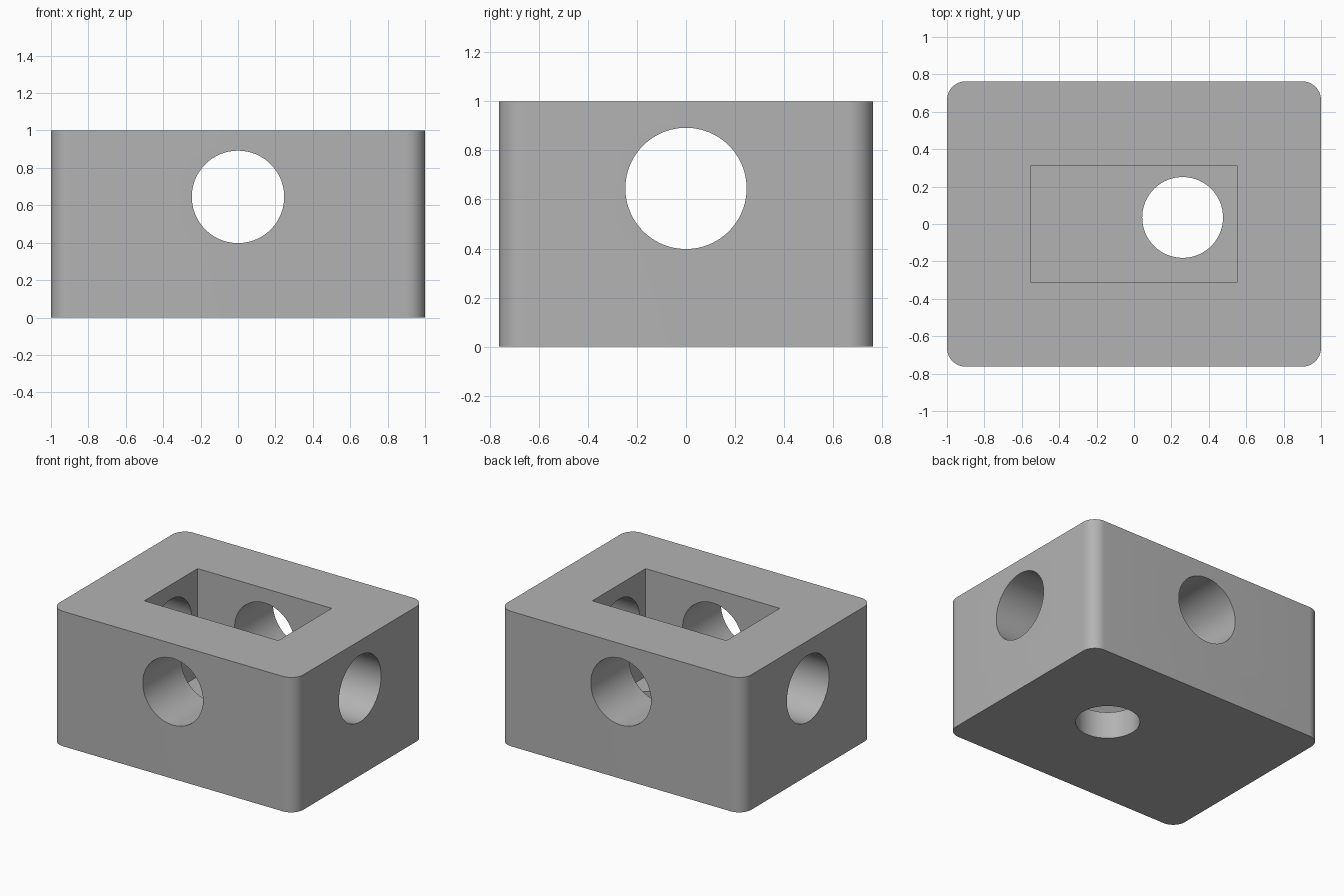
import bpy, bmesh, math
from mathutils import Matrix

cube = bpy.data.objects.get("Cube")
if cube:
    bpy.data.objects.remove(cube, do_unlink=True)

WIDTH, DEPTH, HEIGHT = 2.0, 1.525, 1.0
CORNER = 0.1
FLOOR = 0.2

grey = bpy.data.materials.new("plain grey")
grey.use_nodes = True
colour = (0.45, 0.45, 0.45, 1)
grey.diffuse_color = colour
grey.node_tree.nodes["Principled BSDF"].inputs["Base Color"].default_value = colour


def finish(name, bm):
    mesh = bpy.data.meshes.new(name)
    bm.to_mesh(mesh)
    bm.free()
    mesh.materials.append(grey)
    obj = bpy.data.objects.new(name, mesh)
    bpy.context.collection.objects.link(obj)
    return obj


def box(name, size, centre):
    bm = bmesh.new()
    bmesh.ops.create_cube(bm, size=1)
    bmesh.ops.scale(bm, vec=size, verts=bm.verts)
    bmesh.ops.translate(bm, vec=centre, verts=bm.verts)
    return bm if name is None else finish(name, bm)


def drill(name, radius, length, centre, axis):
    bm = bmesh.new()
    turn = Matrix.Identity(4) if axis == "Z" else Matrix.Rotation(
        math.pi / 2, 4, "Y" if axis == "X" else "X")
    bmesh.ops.create_cone(bm, cap_ends=True, segments=96, radius1=radius,
                          radius2=radius, depth=length,
                          matrix=Matrix.Translation(centre) @ turn)
    return finish(name, bm)


# Block with rounded upright corners
bm = box(None, (WIDTH, DEPTH, HEIGHT), (0, 0, HEIGHT / 2))
upright = [e for e in bm.edges if abs(e.verts[0].co.z - e.verts[1].co.z) > 0.5]
bmesh.ops.bevel(bm, geom=upright, offset=CORNER, segments=12, profile=0.5,
                affect="EDGES")
block = finish("block", bm)

# Open pocket, two cross bores and the offset floor hole
cutters = [
    box("pocket_cutter", (1.1, 0.625, HEIGHT), (0, 0, FLOOR + HEIGHT / 2)),
    drill("long_bore_cutter", 0.247, 3, (0, 0, 0.645), "X"),
    drill("cross_bore_cutter", 0.247, 3, (0, 0, 0.645), "Y"),
    drill("floor_hole_cutter", 0.216, 0.8, (0.26, 0.035, 0), "Z"),
]
bpy.context.view_layer.objects.active = block
for cutter in cutters:
    mod = block.modifiers.new(cutter.name, "BOOLEAN")
    mod.operation = "DIFFERENCE"
    mod.solver = "EXACT"
    mod.object = cutter
    bpy.ops.object.modifier_apply(modifier=mod.name)
    bpy.data.objects.remove(cutter, do_unlink=True)

# Smooth bores and corners, crisp rims
bpy.ops.object.select_all(action="DESELECT")
block.select_set(True)
bpy.ops.object.shade_smooth_by_angle(angle=math.radians(30))
